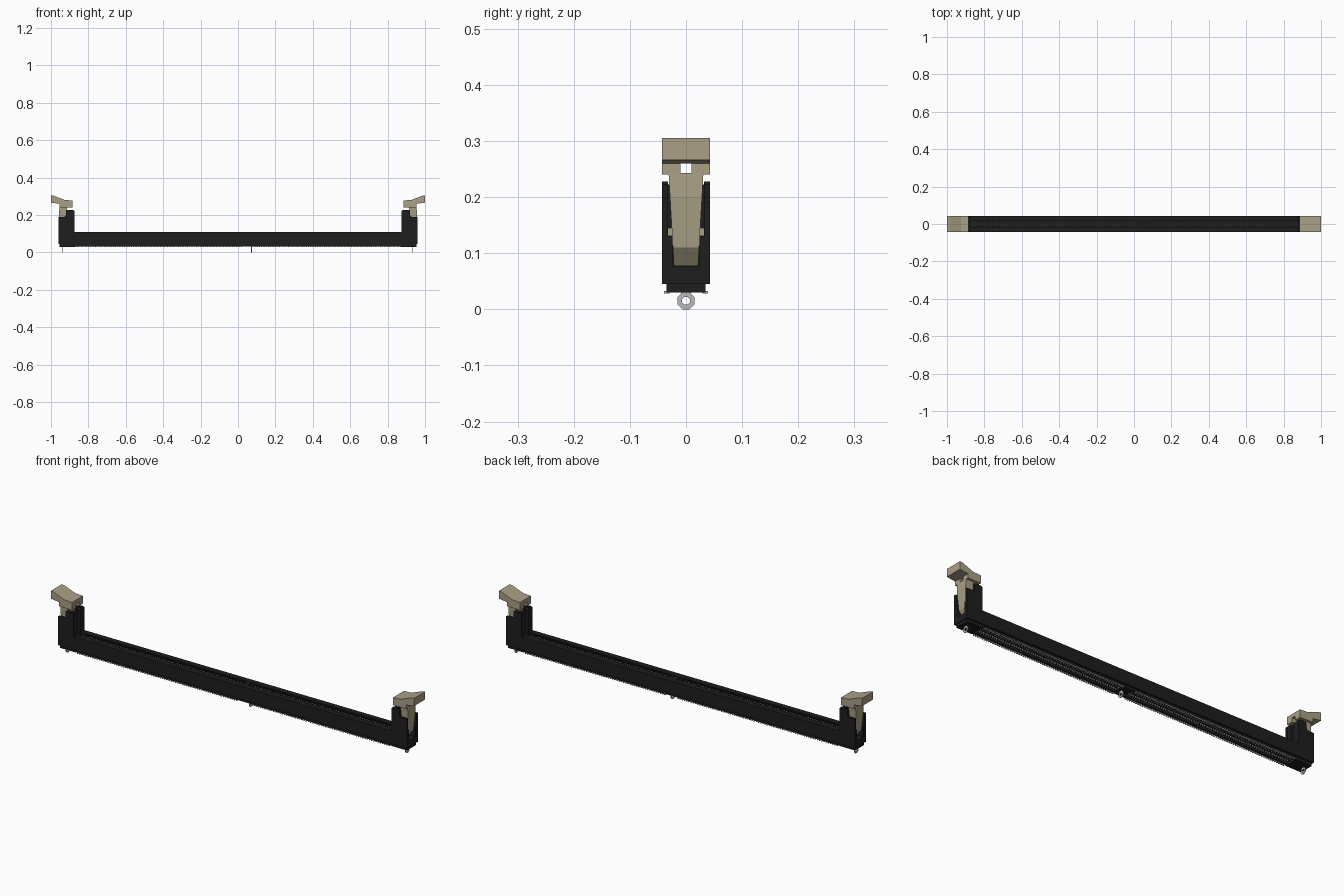
import bpy, bmesh, math
from mathutils import Matrix, Vector

if "Cube" in bpy.data.objects:
    bpy.data.objects.remove(bpy.data.objects["Cube"])


def material(name, rgb):
    m = bpy.data.materials.new(name)
    m.diffuse_color = (*rgb, 1)
    m.use_nodes = True
    m.node_tree.nodes["Principled BSDF"].inputs["Base Color"].default_value = m.diffuse_color
    return m


BLACK = material("black plastic", (0.013, 0.013, 0.013))
BEIGE = material("beige plastic", (0.40, 0.35, 0.235))
METAL = material("grey metal", (0.48, 0.50, 0.52))


def finish(bm, name, mat):
    bmesh.ops.recalc_face_normals(bm, faces=bm.faces)
    me = bpy.data.meshes.new(name)
    bm.to_mesh(me)
    bm.free()
    me.materials.append(mat)
    ob = bpy.data.objects.new(name, me)
    bpy.context.collection.objects.link(ob)
    return ob


def box(bm, x0, x1, y0, y1, z0, z1):
    c = Vector((x0 + x1, y0 + y1, z0 + z1)) / 2
    size = (abs(x1 - x0), abs(y1 - y0), abs(z1 - z0), 1)
    bmesh.ops.create_cube(bm, size=1, matrix=Matrix.Translation(c) @ Matrix.Diagonal(size))


def prism(bm, points, lo, hi, width=None):
    """Extrude an (x, z) profile along y; width(z) optionally gives a half width."""
    ends = []
    for t, y in ((-1, lo), (1, hi)):
        ends.append([bm.verts.new((x, t * width(z) if width else y, z)) for x, z in points])
    a, b = ends
    n = len(points)
    bm.faces.new(a)
    bm.faces.new(b)
    for i in range(n):
        bm.faces.new((a[i], a[(i + 1) % n], b[(i + 1) % n], b[i]))


KEY = 0.055          # key position along the slot
PITCH = 0.012
positions = [(i - 71.5) * PITCH for i in range(144)]

# long housing: side walls, floor, underside rails and key
bm = bmesh.new()
for s in (-1, 1):
    box(bm, -0.876, 0.876, s * 0.016, s * 0.043, 0.045, 0.11)
    box(bm, -0.876, 0.876, s * 0.022, s * 0.035, 0.032, 0.046)
box(bm, -0.876, 0.876, -0.017, 0.017, 0.045, 0.055)
box(bm, KEY - 0.03, KEY + 0.03, -0.0165, 0.0165, 0.05, 0.10)
box(bm, KEY - 0.01, KEY + 0.01, -0.0165, 0.0165, 0.05, 0.1095)
box(bm, KEY - 0.01, KEY + 0.035, -0.023, 0.023, 0.032, 0.046)
finish(bm, "housing", BLACK)

# ribs between contacts, contacts and solder feet
ribs, contacts, feet = bmesh.new(), bmesh.new(), bmesh.new()
for x in positions:
    if abs(x - KEY) < 0.03:
        continue
    for s in (-1, 1):
        box(ribs, x + 0.004, x + 0.008, s * 0.009, s * 0.0165, 0.052, 0.107)
        box(contacts, x - 0.0025, x + 0.0025, s * 0.009, s * 0.013, 0.036, 0.098)
        box(feet, x - 0.0025, x + 0.0025, s * 0.029, s * 0.039, 0.028, 0.0325)
finish(ribs, "slot_ribs", BLACK)
finish(contacts, "contacts", METAL)
finish(feet, "solder_feet", METAL)

# end towers and latches, mirrored left and right
for s, side in ((-1, "left"), (1, "right")):
    bm = bmesh.new()
    cheek = [(0.875, 0.045), (0.96, 0.045), (0.96, 0.19), (0.928, 0.19),
             (0.92, 0.198), (0.92, 0.222), (0.914, 0.228), (0.881, 0.228), (0.875, 0.222)]
    cheek = [(s * x, z) for x, z in cheek]
    for t in (-1, 1):
        prism(bm, cheek, t * 0.032, t * 0.043)
        # card guides and the narrow lower pocket
        box(bm, s * 0.8765, s * 0.898, t * 0.009, t * 0.033, 0.05, 0.222)
        box(bm, s * 0.877, s * 0.959, t * 0.024, t * 0.033, 0.05, 0.13)
    box(bm, s * 0.8755, s * 0.9595, -0.0325, 0.0325, 0.045, 0.076)
    box(bm, s * 0.87, s * 0.955, -0.035, 0.035, 0.03, 0.046)
    finish(bm, side + "_tower", BLACK)

    # latch stem, tapering towards a foot that kicks inwards
    bm = bmesh.new()
    stem = [(0.915, 0.243), (0.955, 0.243), (0.957, 0.20), (0.95, 0.11),
            (0.925, 0.077), (0.89, 0.077), (0.89, 0.085), (0.915, 0.11), (0.917, 0.20)]
    prism(bm, [(s * x, z) for x, z in stem], 0, 0,
          lambda z: 0.0215 + 0.0095 * max(0, min(1, (z - 0.077) / 0.166)))
    # pivot pins
    box(bm, s * 0.93, s * 0.945, -0.032, 0.032, 0.131, 0.145)
    finish(bm, side + "_latch_stem", BEIGE)

    # latch head: sloped finger tab over two arms with a card window between
    bm = bmesh.new()
    tab = [(0.884, 0.26), (0.955, 0.26), (1.0, 0.266), (1.0, 0.305),
           (0.985, 0.303), (0.925, 0.28), (0.884, 0.278)]
    prism(bm, [(s * x, z) for x, z in tab], -0.043, 0.043)
    for t in (-1, 1):
        box(bm, s * 0.884, s * 0.9545, t * 0.01, t * 0.043, 0.24, 0.2605)
    finish(bm, side + "_latch_head", BEIGE)

# board locks: flat octagonal rings under the housing
for i, x in enumerate((-0.937, 0.072, 0.932)):
    bm = bmesh.new()
    N = 16
    loops = []
    for dx in (-0.002, 0.002):
        for r in (0.0165, 0.0075):
            ring = []
            for k in range(N):
                a = 2 * math.pi * k / N + math.pi / 8
                rr = r * (math.cos(math.pi / 8) if k % 2 else 1)  # octagon edge midpoints
                ring.append(bm.verts.new((x + dx, rr * math.cos(a), 0.0153 + rr * math.sin(a))))
            loops.append(ring)
    o0, i0, o1, i1 = loops
    for a, b in ((o0, i0), (i0, i1), (i1, o1), (o1, o0)):
        for k in range(N):
            j = (k + 1) % N
            bm.faces.new((a[k], a[j], b[j], b[k]))
    box(bm, x - 0.002, x + 0.002, -0.009, 0.009, 0.028, 0.04)
    finish(bm, f"board_lock_{i + 1}", METAL)
